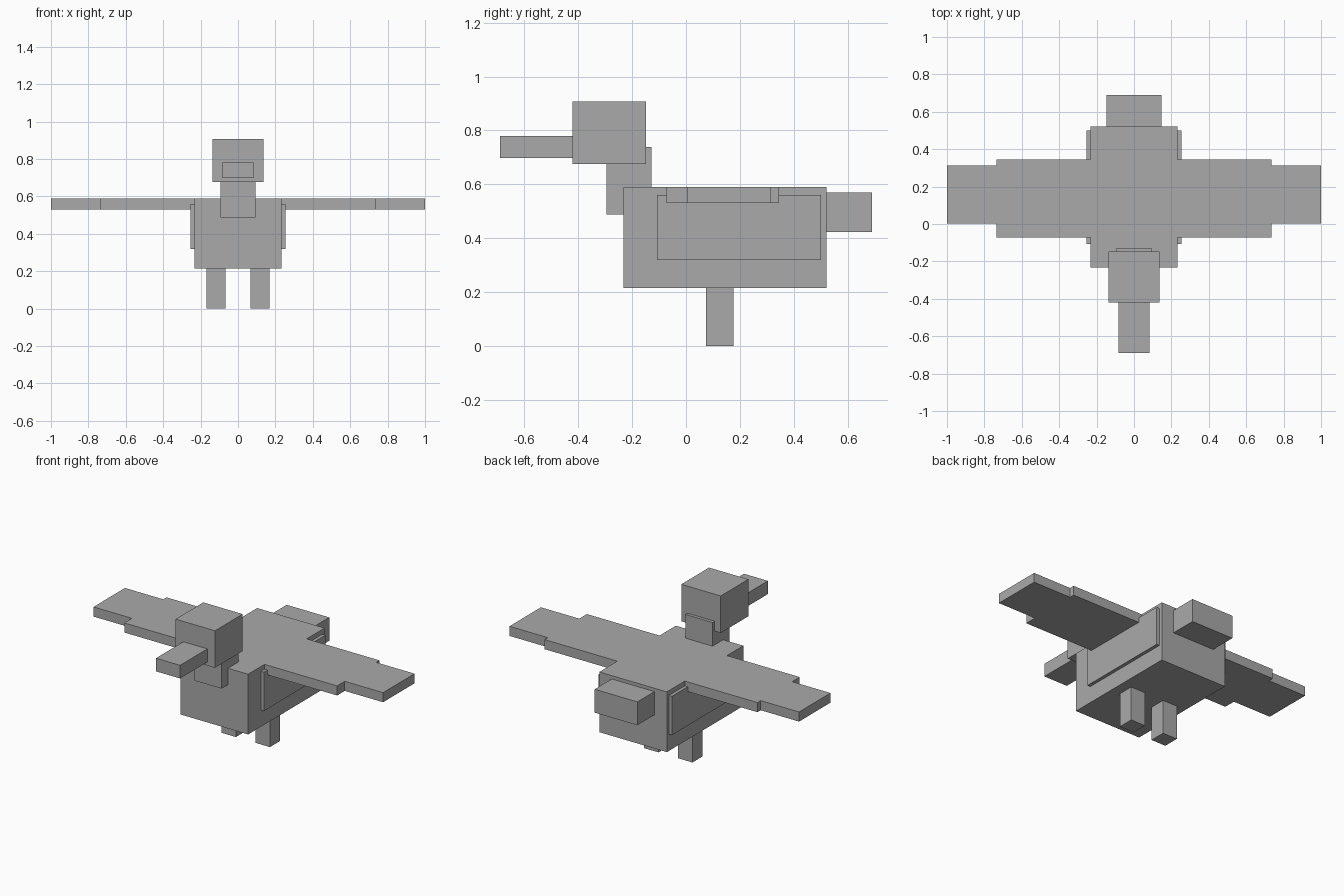
import bpy

if "Cube" in bpy.data.objects:
    bpy.data.objects.remove(bpy.data.objects["Cube"])

grey = bpy.data.materials.new("plain grey")
grey.diffuse_color = (0.4, 0.4, 0.4, 1.0)
grey.use_nodes = True
grey.node_tree.nodes["Principled BSDF"].inputs["Base Color"].default_value = grey.diffuse_color


def box(name, x, y, z):
    """Axis-aligned box from (min, max) ranges."""
    bpy.ops.mesh.primitive_cube_add(size=1)
    ob = bpy.context.object
    ob.name = name
    for v in ob.data.vertices:
        for i, (lo, hi) in enumerate((x, y, z)):
            v.co[i] = hi if v.co[i] > 0 else lo
    ob.data.materials.append(grey)
    return ob


def centred(name, half_width, y, z):
    return box(name, (-half_width, half_width), y, z)


def pair(name, x, y, z):
    box("right_" + name, x, y, z)
    box("left_" + name, (-x[1], -x[0]), y, z)


# Body, neck, head, beak and tail
centred("body", 0.233, (-0.233, 0.522), (0.214, 0.59))
centred("neck", 0.094, (-0.296, -0.128), (0.487, 0.738))
centred("head", 0.136, (-0.421, -0.148), (0.676, 0.907))
centred("beak", 0.083, (-0.69, -0.421), (0.698, 0.78))
centred("tail", 0.147, (0.522, 0.69), (0.423, 0.569))

# Side panels, legs and two-step wings
pair("side_panel", (0.233, 0.254), (-0.107, 0.501), (0.318, 0.56))
pair("leg", (0.067, 0.168), (0.075, 0.176), (0.0, 0.214))
pair("inner_wing", (0.233, 0.735), (-0.072, 0.345), (0.53, 0.59))
pair("outer_wing", (0.735, 1.0), (0.003, 0.313), (0.53, 0.59))
